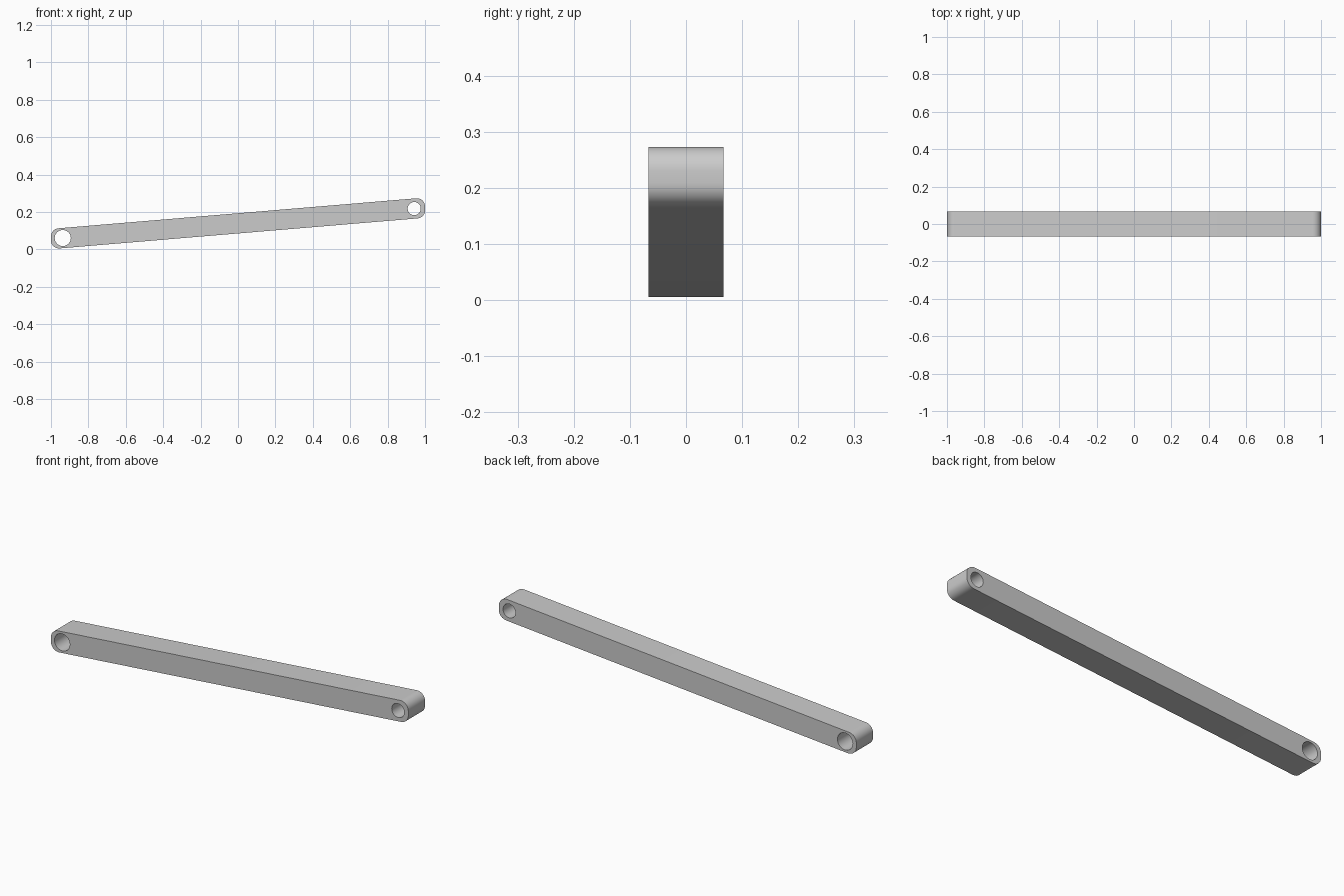
import bpy
from math import sin, cos, tan, pi, radians
from mathutils import Vector

if "Cube" in bpy.data.objects:
    bpy.data.objects.remove(bpy.data.objects["Cube"])

SLOPE, MID, HALF = 0.0838, 0.139, 0.054   # tilt, centre height, half height
DEPTH, FILLET = 0.134, 0.043


def circle(x, r, n=32):
    z = MID + SLOPE * x
    return [(x + r * cos(2 * pi * i / n), z + r * sin(2 * pi * i / n)) for i in range(n)]


def rounded(corners, r, steps=8):
    pts = []
    for i, c in enumerate(corners):
        c = Vector(c)
        a = (Vector(corners[i - 1]) - c).normalized()
        b = (Vector(corners[(i + 1) % len(corners)]) - c).normalized()
        half = a.angle(b) / 2
        centre = c + (a + b).normalized() * (r / sin(half))
        start = c + a * (r / tan(half)) - centre
        sweep = pi - 2 * half
        for k in range(steps + 1):
            t = sweep * k / steps
            pts.append((centre.x + start.x * cos(t) - start.y * sin(t),
                        centre.y + start.x * sin(t) + start.y * cos(t)))
    return pts


# Tilted bar outline with upright rounded ends, and a pin hole at each end
corners = [(x, MID + SLOPE * x + s * HALF)
           for x, s in ((-1, -1), (1, -1), (1, 1), (-1, 1))]
curve = bpy.data.curves.new("link_bar", 'CURVE')
curve.dimensions = '2D'
curve.fill_mode = 'BOTH'
curve.extrude = DEPTH / 2
for loop in (rounded(corners, FILLET), circle(-0.937, 0.043), circle(0.942, 0.035)):
    spline = curve.splines.new('POLY')
    spline.points.add(len(loop) - 1)
    for p, (x, z) in zip(spline.points, loop):
        p.co = (x, z, 0, 1)
    spline.use_cyclic_u = True

bar = bpy.data.objects.new("link_bar", curve)
bpy.context.collection.objects.link(bar)
bar.rotation_euler.x = pi / 2
bpy.context.view_layer.objects.active = bar
bar.select_set(True)
bpy.ops.object.convert(target='MESH')
bpy.ops.object.transform_apply(rotation=True)

# Weld the faces and smooth the round walls
bpy.ops.object.mode_set(mode='EDIT')
bpy.ops.mesh.select_all(action='SELECT')
bpy.ops.mesh.remove_doubles(threshold=0.0001)
bpy.ops.mesh.normals_make_consistent(inside=False)
bpy.ops.object.mode_set(mode='OBJECT')
bpy.ops.object.shade_smooth_by_angle(angle=radians(30))
